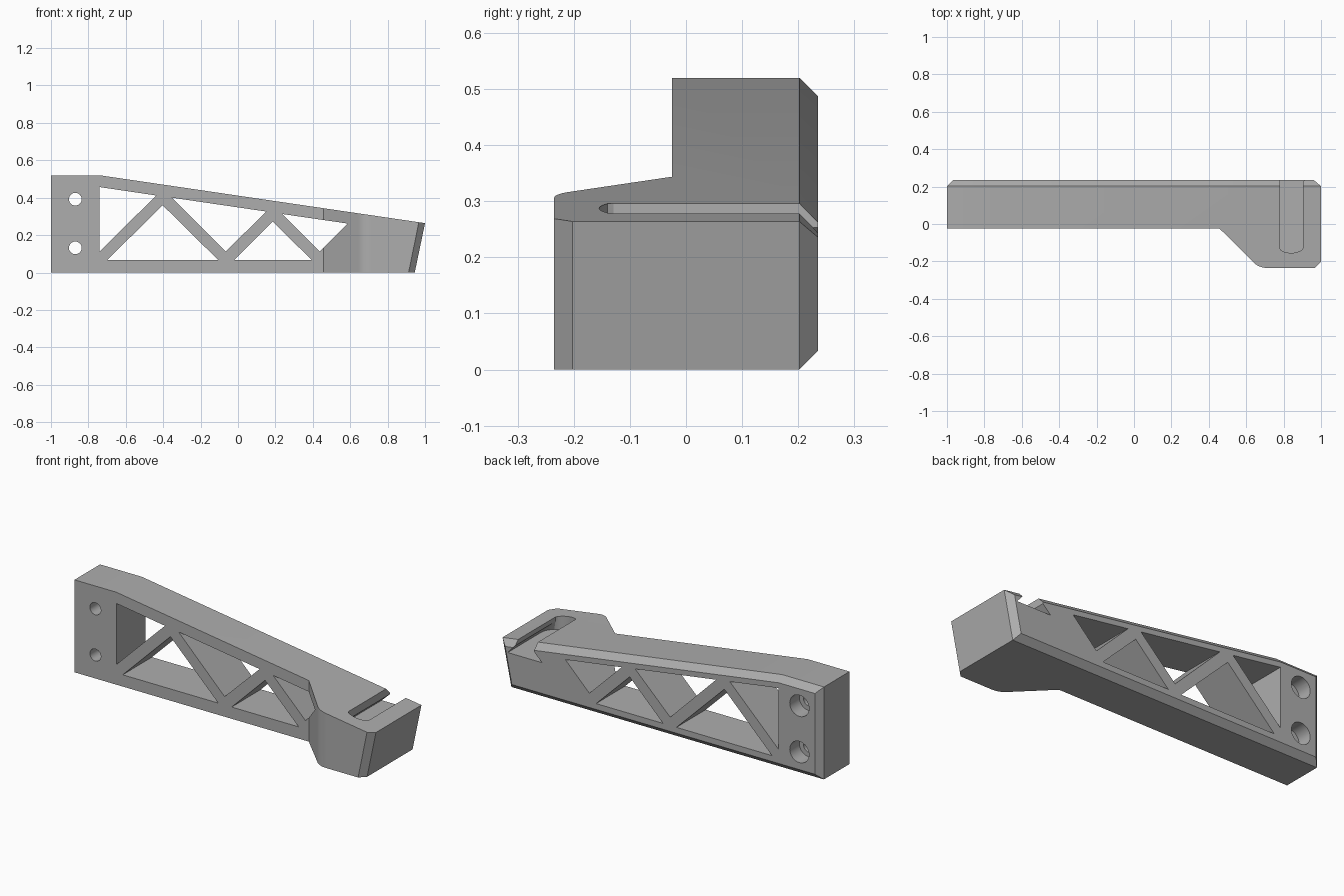
import bpy, bmesh
from math import sin, cos, radians

if "Cube" in bpy.data.objects:
    bpy.data.objects.remove(bpy.data.objects["Cube"])

grey = bpy.data.materials.new("plain grey")
grey.use_nodes = True
colour = (0.42, 0.42, 0.42, 1)
grey.diffuse_color = colour
grey.node_tree.nodes["Principled BSDF"].inputs["Base Color"].default_value = colour


def loft(name, rings):
    """Closed solid through rings of equal point count."""
    bm = bmesh.new()
    loops = [[bm.verts.new(p) for p in ring] for ring in rings]
    n = len(loops[0])
    for a, b in zip(loops, loops[1:]):
        for i in range(n):
            j = (i + 1) % n
            bm.faces.new((a[i], a[j], b[j], b[i]))
    bm.faces.new(loops[0][::-1])
    bm.faces.new(loops[-1])
    bmesh.ops.recalc_face_normals(bm, faces=bm.faces)
    mesh = bpy.data.meshes.new(name)
    bm.to_mesh(mesh)
    bm.free()
    mesh.materials.append(grey)
    obj = bpy.data.objects.new(name, mesh)
    bpy.context.collection.objects.link(obj)
    return obj


def along_y(points, y):
    return [(x, y, z) for x, z in points]


def along_z(points, z):
    return [(x, y, z) for x, y in points]


def circle(x, z, r, n=32):
    return [(x + r * cos(radians(360 * i / n)), z + r * sin(radians(360 * i / n)))
            for i in range(n)]


def cut(body, cutter):
    mod = body.modifiers.new("cut", 'BOOLEAN')
    mod.operation = 'DIFFERENCE'
    mod.solver = 'EXACT'
    mod.object = cutter
    bpy.context.view_layer.objects.active = body
    bpy.ops.object.modifier_apply(modifier=mod.name)
    bpy.data.objects.remove(cutter)


# Tapered arm: side profile with chamfers at the back and at the front of the tip
BACK, CH = 0.235, 0.033
side = [(-1, 0), (0.945, 0), (1, 0.264), (-0.74, 0.52), (-1, 0.52)]
tip_inset = [(-1, 0), (0.912, 0), (0.967, 0.269), (-0.74, 0.52), (-1, 0.52)]
back_inset = [(-1 + CH, CH), (0.919, CH), (0.961, 0.236),
              (-0.742, 0.52 - CH), (-1 + CH, 0.52 - CH)]
arm = loft("bracket_arm", [along_y(tip_inset, -BACK), along_y(side, -BACK + CH),
                           along_y(side, BACK - CH), along_y(back_inset, BACK)])

# Front recess leaves the thicker tip with a rounded shoulder
bend = [(0.71 + 0.1 * cos(radians(a)), -0.1348 + 0.1 * sin(radians(a)))
        for a in range(225, 271, 5)]
recess = [(-1.1, -0.025), (0.458, -0.025)] + bend + [(0.71, -0.3), (-1.1, -0.3)]
cut(arm, loft("recess_cutter", [along_z(recess, z) for z in (-0.1, 0.7)]))

# Triangular truss windows
windows = [
    [(-0.74, 0.457), (-0.437, 0.412), (-0.74, 0.113)],
    [(-0.70, 0.066), (-0.105, 0.066), (-0.403, 0.36)],
    [(-0.352, 0.4), (0.152, 0.326), (-0.066, 0.113)],
    [(-0.022, 0.066), (0.395, 0.066), (0.186, 0.272)],
    [(0.236, 0.313), (0.586, 0.262), (0.437, 0.113)],
]
for tri in windows:
    cut(arm, loft("window_cutter", [along_y(tri, y) for y in (-0.4, 0.4)]))

# Screw holes, counterbored from the back
for z in (0.132, 0.392):
    for r, start in ((0.034, -0.4), (0.06, 0.15)):
        hole = circle(-0.87, z, r)
        cut(arm, loft("hole_cutter", [along_y(hole, y) for y in (start, 0.4)]))


# Undercut slot in the tip, open at the back with a rounded front end
def slot_plan(left, right):
    arc = [(0.84 + 0.11 * cos(radians(a)), -0.045 + 0.11 * sin(radians(a)))
           for a in range(180, 361, 10)]
    arc = [(min(max(x, left), right), y) for x, y in arc]
    return [(left, 0.3)] + arc + [(right, 0.3)]


wide, narrow = slot_plan(0.73, 0.945), slot_plan(0.78, 0.903)
cut(arm, loft("slot_cutter", [along_z(wide, 0.206), along_z(narrow, 0.253),
                              along_z(narrow, 0.5)]))

# Smooth only the rounded surfaces
bpy.ops.object.select_all(action='DESELECT')
arm.select_set(True)
bpy.context.view_layer.objects.active = arm
bpy.ops.object.shade_smooth_by_angle(angle=radians(20))
